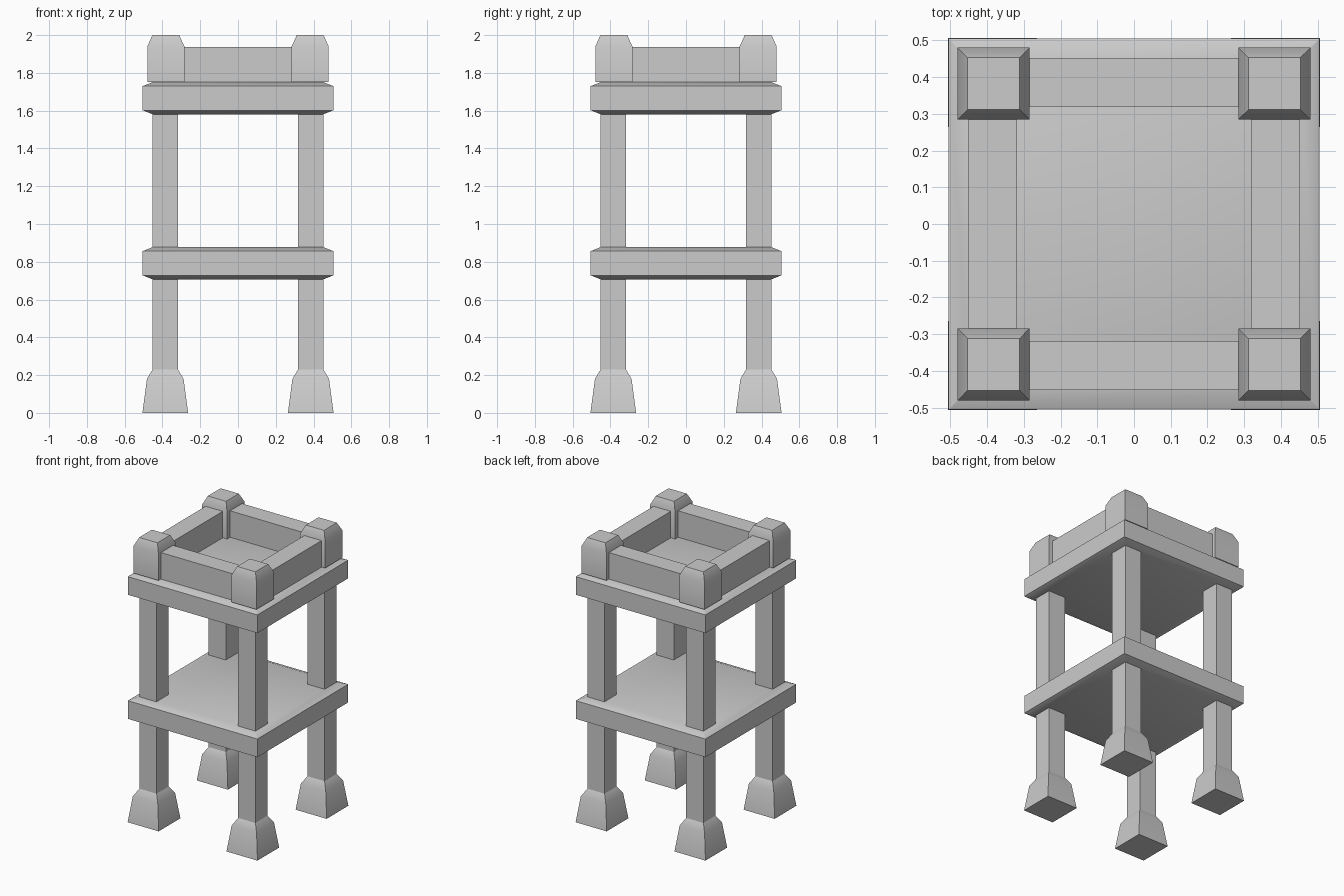
import bpy, bmesh

if "Cube" in bpy.data.objects:
    bpy.data.objects.remove(bpy.data.objects["Cube"])

C = 0.385  # leg centre offset from the middle


def square_stack(name, levels, cx=0.0, cy=0.0):
    """Closed solid lofted through square sections given as (z, half_width)."""
    return loft(name, [(z, h, h) for z, h in levels], cx, cy)


def loft(name, levels, cx, cy):
    bm = bmesh.new()
    rings = []
    for z, hx, hy in levels:
        rings.append([bm.verts.new((cx + sx * hx, cy + sy * hy, z))
                      for sx, sy in ((-1, -1), (1, -1), (1, 1), (-1, 1))])
    bm.faces.new(rings[0][::-1])
    bm.faces.new(rings[-1])
    for a, b in zip(rings, rings[1:]):
        for i in range(4):
            j = (i + 1) % 4
            bm.faces.new((a[i], a[j], b[j], b[i]))
    mesh = bpy.data.meshes.new(name)
    bm.to_mesh(mesh)
    bm.free()
    obj = bpy.data.objects.new(name, mesh)
    bpy.context.collection.objects.link(obj)
    return obj


# Feet, posts and corner caps
for sx, side in ((-1, "left"), (1, "right")):
    for sy, end in ((-1, "front"), (1, "back")):
        x, y, tag = sx * C, sy * C, f"{end}_{side}"
        square_stack(f"foot_{tag}", [(0, 0.121), (0.18, 0.097), (0.23, 0.067)], x, y)
        square_stack(f"post_{tag}", [(0.2, 0.067), (1.62, 0.067)], x, y)
        square_stack(f"cap_{tag}", [(1.752, 0.098), (1.94, 0.098), (2.0, 0.071)],
                     sx * 0.382, sy * 0.382)

# Shelves with shallow chamfers above and below
for name, z in (("lower_shelf", 0.706), ("upper_shelf", 1.58)):
    square_stack(name, [(z, 0.45), (z + 0.022, 0.505), (z + 0.15, 0.505), (z + 0.172, 0.45)])

# Rails around the top
for s, end, side in ((-1, "front", "left"), (1, "back", "right")):
    loft(f"rail_{end}", [(1.745, 0.33, 0.067), (1.938, 0.33, 0.067)], 0, s * C)
    loft(f"rail_{side}", [(1.745, 0.067, 0.33), (1.938, 0.067, 0.33)], s * C, 0)

# Soft shading over the shallow chamfers, sharp elsewhere
for obj in bpy.context.collection.objects:
    obj.select_set(True)
    bpy.context.view_layer.objects.active = obj
bpy.ops.object.shade_smooth_by_angle(angle=0.52)
